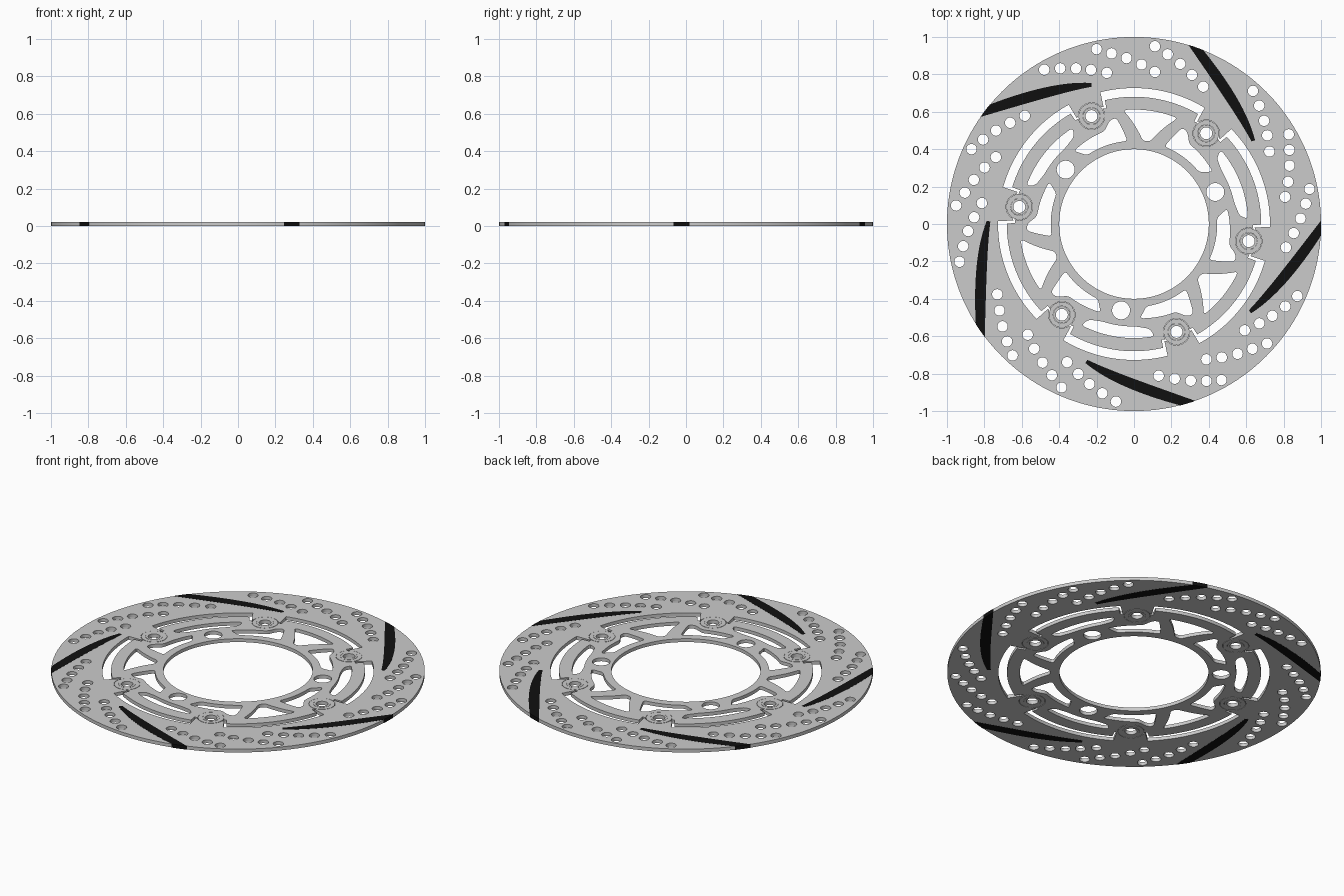
import bpy, bmesh
from math import radians, cos, sin, pi, acos
from mathutils import Vector
from mathutils.geometry import interpolate_bezier

if "Cube" in bpy.data.objects:
    bpy.data.objects.remove(bpy.data.objects["Cube"])


def polar(deg, r):
    a = radians(deg)
    return (r * cos(a), r * sin(a))


def spin(pts, deg):
    c, s = cos(radians(deg)), sin(radians(deg))
    return [(x * c - y * s, x * s + y * c) for x, y in pts]


def circle(cx, cy, r, n=32):
    return [(cx + r * cos(2 * pi * i / n), cy + r * sin(2 * pi * i / n)) for i in range(n)]


def arc(r, d0, d1, n=24):
    return [polar(d0 + (d1 - d0) * i / n, r) for i in range(n + 1)]


def window(corners, fillet=0.02):
    """Rounded opening; corners are (degrees, radius), edges follow the ring."""
    k = pi / 180 * 0.5
    p = [Vector((d * k, r)) for d, r in corners]
    flat = []
    n = len(p)
    for i in range(n):
        a, b, c = p[i - 1], p[i], p[(i + 1) % n]
        f0 = min(fillet, (a - b).length * 0.45)
        f1 = min(fillet, (c - b).length * 0.45)
        s = b + (a - b).normalized() * f0
        e = b + (c - b).normalized() * f1
        for j in range(6):
            t = j / 5
            flat.append(s * (1 - t) ** 2 + b * 2 * t * (1 - t) + e * t * t)
        d = p[(i + 2) % n]
        nxt = c + (b - c).normalized() * min(fillet, (b - c).length * 0.45)
        for j in range(1, 8):
            flat.append(e.lerp(nxt, j / 8))
    return [polar(v.x / k, v.y) for v in flat]


def plate(name, loops, z0, z1, mat=None):
    """Flat plate from closed outlines; inner outlines become holes."""
    cu = bpy.data.curves.new(name, 'CURVE')
    cu.dimensions = '2D'
    cu.fill_mode = 'BOTH'
    cu.extrude = (z1 - z0) / 2
    for pts in loops:
        sp = cu.splines.new('POLY')
        sp.points.add(len(pts) - 1)
        for q, (x, y) in zip(sp.points, pts):
            q.co = (x, y, 0, 1)
        sp.use_cyclic_u = True
    ob = bpy.data.objects.new(name, cu)
    bpy.context.collection.objects.link(ob)
    bpy.ops.object.select_all(action='DESELECT')
    ob.select_set(True)
    bpy.context.view_layer.objects.active = ob
    bpy.ops.object.convert(target='MESH')
    ob = bpy.context.view_layer.objects.active
    bm = bmesh.new()
    bm.from_mesh(ob.data)
    bmesh.ops.translate(bm, verts=bm.verts, vec=(0, 0, (z0 + z1) / 2))
    bmesh.ops.remove_doubles(bm, verts=bm.verts, dist=1e-5)
    bmesh.ops.recalc_face_normals(bm, faces=bm.faces)
    bm.to_mesh(ob.data)
    bm.free()
    if mat:
        ob.data.materials.append(mat)
    bpy.ops.object.shade_smooth_by_angle(angle=radians(30))
    return ob


Z0, Z1 = 0.001, 0.021
BUTTON_R, POCKET = 0.62, 0.071
buttons = [51.5 + 60 * i for i in range(6)]
mounts = [21.5 + 120 * i for i in range(3)]

# Outer friction ring: rim, tabbed inner edge, drilled holes
inner = []
h = acos(0.025 / POCKET)
for b in buttons:
    pocket = [(BUTTON_R + POCKET * cos(-h + 2 * h * i / 16),
               POCKET * sin(-h + 2 * h * i / 16)) for i in range(17)]
    tab = [polar(-7.2, 0.727), polar(-6.9, 0.645)] + pocket + [polar(6.9, 0.645)]
    inner += spin(tab + arc(0.727, 7.2, 52.5), b)
drill = [(-.48, .825), (-.395, .832), (-.31, .832), (-.23, .824), (-.145, .808),
         (-.2, .935), (-.12, .912), (-.04, .887), (.04, .853), (.112, .813),
         (.112, .95), (.18, .907), (.247, .856), (.31, .797), (.37, .734)]
holes = [circle(x, y, 0.028, 24) for i in range(5) for x, y in spin(drill, 72 * i)]
plate("friction_ring", [circle(0, 0, 1, 160), inner] + holes, Z0, Z1)

# Inner carrier: notched outer edge, bore, windows and mounting holes
outer = []
h = acos(0.015 / POCKET)
for b in buttons:
    pocket = [(BUTTON_R + POCKET * cos(-h - (2 * pi - 2 * h) * i / 20),
               POCKET * sin(-h - (2 * pi - 2 * h) * i / 20)) for i in range(21)]
    notch = [polar(-8, 0.635)] + pocket + [polar(8, 0.635)]
    outer += spin(notch + arc(0.68, 8.3, 51.7), b)
loops = [outer, circle(0, 0, 0.4, 128)]
side = [(12, .505), (17, .445), (47, .445), (42, .575), (38.5, .57), (34, .52), (26, .515)]
triangle = [(46, .612), (74, .612), (62.5, .448), (57.5, .448)]
lens = [(-19, .61), (19, .61), (17, .565), (10, .548), (-10, .548), (-17, .565)]
for m in mounts:
    mirrored = [(-d, r) for d, r in side]
    for w in (side, mirrored, triangle, lens):
        loops.append(spin(window(w), m))
    loops.append(circle(*polar(m, 0.467), 0.048))
plate("carrier", loops, Z0, Z1)

# Floating buttons: outer washer and inner bush
for i, b in enumerate(buttons):
    c = polar(b, BUTTON_R)
    plate(f"button_washer_{i}", [circle(*c, 0.069, 40), circle(*c, 0.046, 40)], Z0, Z1 + 0.0005)
    plate(f"button_bush_{i}", [circle(*c, 0.045, 40), circle(*c, 0.032, 40)], 0, 0.022)

# Black curved wiper slots, slightly proud of both faces
black = bpy.data.materials.new("slot_black")
black.diffuse_color = (0.005, 0.005, 0.005, 1)
black.use_nodes = True
black.node_tree.nodes["Principled BSDF"].inputs["Base Color"].default_value = black.diffuse_color


def bez(*pts):
    return [(v.x, v.y) for v in interpolate_bezier(*[Vector((x, y, 0)) for x, y in pts], 16)]


blade = bez((-.846, -.535), (-.855, -.35), (-.85, -.14), (-.787, .018))
blade += bez((-.768, .012), (-.785, -.12), (-.79, -.3), (-.798, -.604))
blade += [polar(180 + d, 1.001) for d in (36, 35, 34, 33)]
for i in range(5):
    plate(f"wiper_slot_{i}", [spin(blade, 72 * i)], Z0 - 0.0007, Z1 + 0.0007, black)
